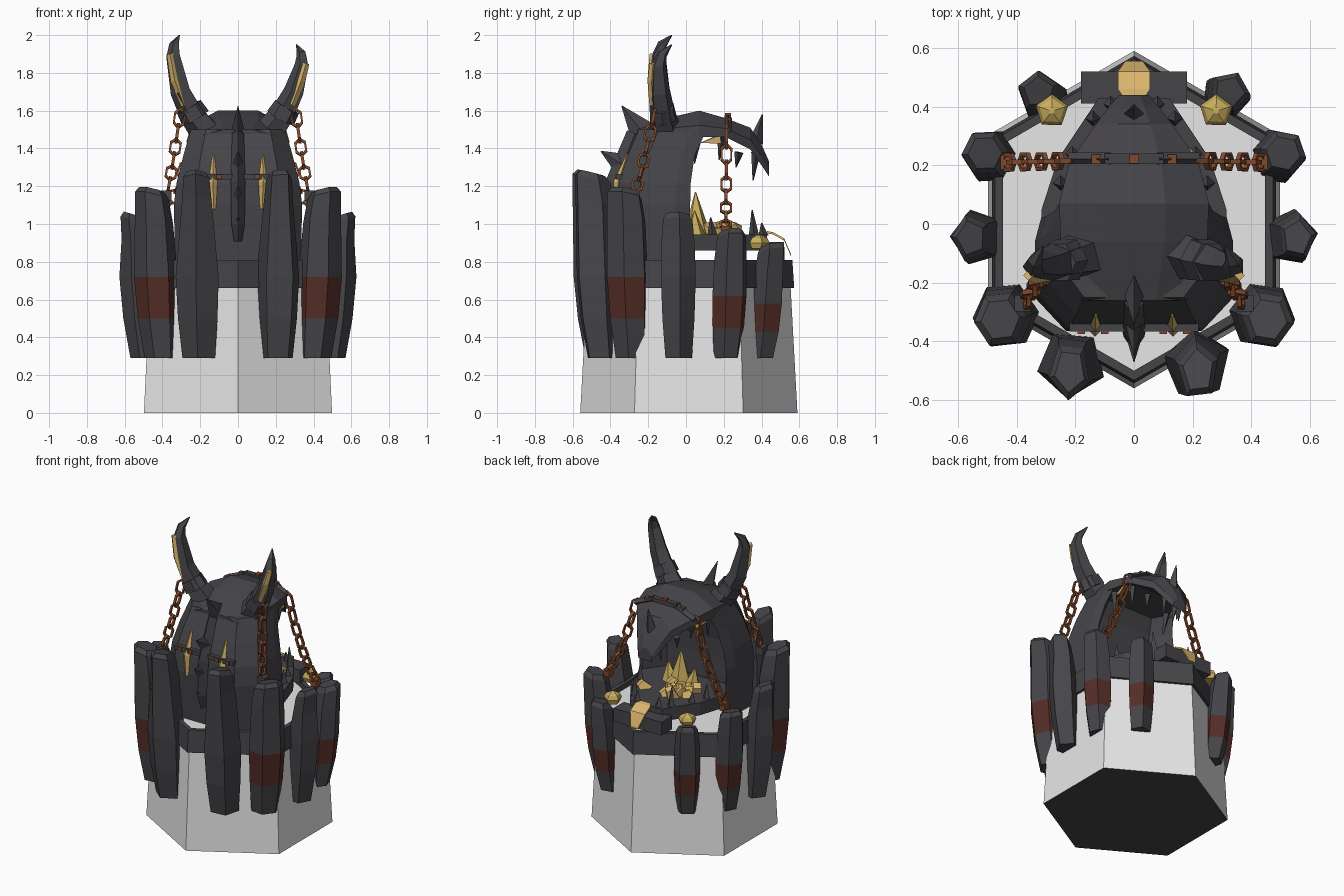
import bpy, bmesh, math, random
from mathutils import Vector, Matrix

random.seed(4)
cube = bpy.data.objects.get("Cube")
if cube:
    bpy.data.objects.remove(cube, do_unlink=True)


def material(name, rgb):
    m = bpy.data.materials.new(name)
    m.use_nodes = True
    m.diffuse_color = (*rgb, 1)
    node = m.node_tree.nodes["Principled BSDF"]
    node.inputs["Base Color"].default_value = (*rgb, 1)
    node.inputs["Roughness"].default_value = 0.9
    return m


STONE = material("charcoal stone", (0.06, 0.058, 0.066))
PALE = material("pale grey", (0.8, 0.8, 0.8))
GOLD = material("gold", (0.7, 0.46, 0.15))
OCHRE = material("ochre gold", (0.58, 0.42, 0.11))
RED = material("dark red", (0.09, 0.026, 0.02))
RUST = material("rust", (0.22, 0.068, 0.025))


def finish(name, bm, *mats, rule=None):
    bmesh.ops.recalc_face_normals(bm, faces=bm.faces)
    if rule:
        for f in bm.faces:
            f.material_index = rule(f)
    me = bpy.data.meshes.new(name)
    bm.to_mesh(me)
    bm.free()
    for m in mats:
        me.materials.append(m)
    ob = bpy.data.objects.new(name, me)
    bpy.context.collection.objects.link(ob)


def skin(bm, rings, cyclic=False):
    """Join rings of equal point count into a closed skin."""
    vs = [[bm.verts.new(p) for p in r] for r in rings]
    n = len(vs[0])
    pairs = list(zip(vs, vs[1:])) + ([(vs[-1], vs[0])] if cyclic else [])
    for a, b in pairs:
        for i in range(n):
            j = (i + 1) % n
            bm.faces.new((a[i], a[j], b[j], b[i]))
    if not cyclic:
        bm.faces.new(vs[0])
        bm.faces.new(vs[-1])


def loft(name, rings, *mats, cyclic=False, rule=None):
    bm = bmesh.new()
    skin(bm, rings, cyclic)
    finish(name, bm, *mats, rule=rule)


def tube(name, path, sides, mat, flat=1.0):
    """Tube along (x, y, z, radius) points; flat squeezes it sideways."""
    pts = [Vector(p[:3]) for p in path]
    rings = []
    for i, p in enumerate(pts):
        d = pts[min(i + 1, len(pts) - 1)] - pts[max(i - 1, 0)]
        u = d.cross(Vector((0, 1, 0.01))).normalized()
        v = d.cross(u).normalized()
        angles = [math.tau * k / sides for k in range(sides)]
        rings.append([p + (u * math.cos(a) * flat + v * math.sin(a)) * path[i][3] for a in angles])
    loft(name, rings, mat)


def spike(name, base, tip, r, mat=STONE, sides=4, flat=1.0):
    tube(name, [(*base, r), (*tip, 0.003)], sides, mat, flat)


def box(name, loc, size, mat):
    bm = bmesh.new()
    bmesh.ops.create_cube(bm, size=1, matrix=Matrix.Translation(loc) @ Matrix.Diagonal((*size, 1)))
    finish(name, bm, mat)


def ngon(cx, cy, z, r, n=6, turn=0.0):
    angles = [math.tau * k / n + turn for k in range(n)]
    return [Vector((cx + r * math.cos(a), cy + r * math.sin(a), z)) for a in angles]


def chain(name, a, b, sag, count):
    """Six-cornered links, each turned a quarter from the last."""
    bm = bmesh.new()
    a, b = Vector(a), Vector(b)
    at = lambda t: a.lerp(b, t) - Vector((0, 0, 4 * sag * t * (1 - t)))
    for i in range(count):
        p, q = at(i / count), at((i + 1) / count)
        d = (q - p).normalized()
        side = d.cross(Vector((0, 1, 0))).normalized()
        if i % 2:
            side = d.cross(side)
        up = d.cross(side)
        rings = []
        for k in range(6):
            t = math.tau * k / 6
            out = d * math.cos(t) * 0.62 * (q - p).length + side * math.sin(t) * 0.03
            c = (p + q) / 2 + out
            e = out.normalized() * 0.007
            w = up * 0.008
            rings.append([c + e + w, c + e - w, c - e - w, c - e + w])
        skin(bm, rings, cyclic=True)
    finish(name, bm, RUST)


# Pale six-sided pedestal and its dark rim
H, CY = math.pi / 6, 0.015
loft("pedestal", [ngon(0, CY, 0, 0.575, turn=H), ngon(0, CY, 0.775, 0.533, turn=H)],
     PALE, STONE, rule=lambda f: int(f.normal.z < -0.5))
loft("pedestal_rim", [ngon(0, CY, z, r, turn=H) for z, r in
     ((0.66, 0.558), (0.81, 0.548), (0.81, 0.515), (0.66, 0.515))], STONE, cyclic=True)

# Ring of leaning stone pillars: x, y, top, radius, red band, sideways squeeze at the top
PILLARS = [(0.213, -0.475, 1.27, 0.12, None, 0.72), (0.435, -0.31, 1.18, 0.116, (0.5, 0.72), 0.92),
           (0.53, -0.045, 1.05, 0.098, None, 0.8), (0.485, 0.23, 0.965, 0.095, (0.45, 0.62), 1),
           (0.31, 0.43, 0.89, 0.085, (0.43, 0.58), 1)]
for s, side in ((1, "left"), (-1, "right")):
    for i, (x, y, top, r, band, squeeze) in enumerate(PILLARS):
        lo, hi = band or (0.5, 0.72)
        out = Vector((x * s * (0.5 if i == 0 else 1), y, 0)).normalized()
        rings = []
        for z, k, lean in ((0.29, 0.76, -0.035), (lo, 0.92, -0.013), (hi, 1, 0),
                           (top - 0.15, 0.95, 0.012), (top - 0.03, 0.84, 0.026), (top, 0.62, 0.026)):
            cx = x * s + out.x * lean
            ring = ngon(cx, y + out.y * lean, z, r * k, 5 + i % 2, turn=0.5 * i + 0.4 * s)
            if z > hi:
                for p in ring:
                    p.z += (p - Vector((x * s, y, 0))).dot(out) * 0.25 - 0.006
                    p.x = cx + (p.x - cx) * squeeze
            rings.append(ring)
        loft(f"pillar_{i + 1}_{side}", rings, STONE, RED,
             rule=lambda f: int(bool(band) and abs(f.normal.z) < 0.6
                                and lo < f.calc_center_median().z < hi))

# Hollow throat shell, open towards the back
rings = []
for z, w, y0, y1 in ((0.72, 0.33, -0.34, 0.02), (1.1, 0.34, -0.365, 0.022),
                     (1.22, 0.325, -0.355, 0.025), (1.36, 0.29, -0.31, 0.045), (1.5, 0.25, -0.25, 0.11)):
    d = y1 - y0
    half = [(0.68 * w, y0), (w, y0 + 0.3 * d), (0.99 * w, y1 - 0.2 * d),
            (0.93 * w, y1), (0.65 * w, y1 - 0.35 * d)]
    rings.append([Vector((x, y, z)) for x, y in half]
                 + [Vector((-x, y, z)) for x, y in reversed(half)])
loft("throat_shell", rings, STONE)

# Skull and hooked upper jaw
rings = []
for y, w, zt, zb in ((-0.26, 0.18, 1.5, 1.45), (-0.06, 0.25, 1.57, 1.46), (0.07, 0.255, 1.6, 1.46),
                     (0.21, 0.22, 1.56, 1.46), (0.34, 0.13, 1.51, 1.395),
                     (0.4, 0.085, 1.42, 1.31), (0.44, 0.05, 1.33, 1.25)):
    zm = zb + 0.45 * (zt - zb)
    rings.append([Vector(p) for p in ((-w, y, zb), (w, y, zb), (w, y, zm),
                                      (0.42 * w, y, zt), (-0.42 * w, y, zt), (-w, y, zm))])
loft("upper_jaw", rings, STONE)
spike("nose_horn", (0, 0.37, 1.43), (0, 0.405, 1.58), 0.04)

# Lower jaw, chin block and gold tongue
jaw = [(0.32, -0.1), (0.315, 0.05), (0.26, 0.22), (0.12, 0.43)]
loft("lower_jaw", [[Vector((x, y, z)) for x, y in jaw] + [Vector((-x, y, z)) for x, y in reversed(jaw)]
                   for z in (0.86, 0.945)], STONE)
box("chin_block", (0, 0.465, 0.86), (0.36, 0.11, 0.09), STONE)
tongue = [(0.035, 0.43, 0.95), (0.055, 0.46, 0.945), (0.055, 0.52, 0.912), (0.03, 0.555, 0.83)]
loft("gold_tongue", [[Vector((x * s, y, z + h)) for s, h in ((-1, 0), (1, 0), (1, 0.012), (-1, 0.012))]
     for x, y, z in tongue], GOLD)

# Ridge and blades down the spine
tube("spine_ridge", [(0, -0.37, 0.91, 0.03), (0, -0.385, 1.0, 0.05), (0, -0.37, 1.22, 0.055),
                     (0, -0.27, 1.48, 0.045)], 4, STONE, flat=0.7)
for i, (y, z, ty, tz, r) in enumerate(((-0.21, 1.46, -0.34, 1.625, 0.085), (-0.31, 1.3, -0.45, 1.385, 0.075),
                                       (-0.36, 1.13, -0.47, 1.2, 0.07), (-0.36, 1.0, -0.45, 1.03, 0.06))):
    spike(f"spine_blade_{i + 1}", (0, y, z), (0, ty, tz), r, flat=0.5)

# Treasure heap in the mouth: tall crystal among low chunks
spike("large_gold_crystal", (0, 0.06, 0.93), (0, 0.05, 1.17), 0.08, OCHRE, 5)
for s in (-1, 1):
    spike("side_gold_crystal", (s * 0.08, 0.05, 0.93), (s * 0.1, 0.045, 1.07), 0.06, OCHRE, 5)
for i in range(14):
    x, y = random.uniform(-0.17, 0.17), random.uniform(0.08, 0.25)
    tip = (x + random.uniform(-0.05, 0.05), y + random.uniform(-0.04, 0.04), random.uniform(0.97, 1.01))
    tube(f"gold_chunk_{i + 1}", [(x, y, 0.93, 0.055), (*tip, 0.034)], 4, GOLD)

# Straps with rust studs
box("front_strap", (0, -0.352, 1.25), (0.44, 0.03, 0.03), STONE)
for x in (-0.18, -0.1, 0.1, 0.18):
    box("front_stud", (x, -0.365, 1.25), (0.026, 0.02, 0.026), RUST)
box("muzzle_strap", (0, 0.222, 1.56), (0.2, 0.035, 0.03), STONE)
for x in (-0.13, 0, 0.13):
    box("muzzle_stud", (x, 0.222, 1.578 - abs(x) * 0.2), (0.03, 0.03, 0.02), RUST)

for s, side in ((1, "left"), (-1, "right")):
    # Horn with collar and gold inlay
    tip = 1.95 if s > 0 else 2.0
    tube(f"horn_{side}", [(s * x, y, z, r) for x, y, z, r in
         ((0.15, -0.1, 1.46, 0.09), (0.24, -0.125, 1.58, 0.07), (0.3, -0.14, 1.7, 0.058),
          (0.34, -0.145, tip - 0.11, 0.04), (0.337, -0.125, tip - 0.05, 0.027),
          (0.31, -0.075, tip, 0.003))], 5, STONE)
    tube(f"horn_collar_{side}", [(s * 0.225, -0.122, 1.56, 0.08), (s * 0.26, -0.13, 1.62, 0.072)], 6, STONE)
    tube(f"horn_inlay_{side}", [(s * x, y, z, r) for x, y, z, r in
         ((0.285, -0.178, 1.63, 0.016), (0.335, -0.182, 1.76, 0.022), (0.36, -0.175, tip - 0.1, 0.018))],
         4, GOLD)

    # Gold slit on the front, gold eye under the brow
    tube(f"gold_slit_{side}", [(s * x, y, z, r) for x, y, z, r in
         ((0.128, -0.365, 1.08, 0.012), (0.133, -0.36, 1.22, 0.024), (0.13, -0.31, 1.37, 0.004))], 4, GOLD)
    spike(f"eye_{side}", (s * 0.2, 0.18, 1.45), (s * 0.215, 0.08, 1.43), 0.03, GOLD)

    # Strap arms, chains and their anchors
    tube(f"strap_arm_{side}", [(s * 0.08, 0.222, 1.56, 0.022), (s * 0.22, 0.222, 1.5, 0.022)], 4, STONE)
    chain(f"muzzle_chain_{side}", (s * 0.22, 0.215, 1.51), (s * 0.44, 0.21, 0.98), 0.07, 8)
    box(f"muzzle_chain_anchor_{side}", (s * 0.435, 0.21, 0.965), (0.04, 0.05, 0.05), RUST)
    chain(f"horn_chain_{side}", (s * 0.305, -0.165, 1.6), (s * 0.37, -0.265, 1.18), 0.02, 6)
    box(f"horn_chain_anchor_{side}", (s * 0.38, -0.27, 1.15), (0.055, 0.055, 0.055), STONE)

    # Five-sided gold nugget on the rear pillar
    loft(f"gold_nugget_{side}", [ngon(s * 0.28, 0.385, z, r, 5, 0.3) for z, r in
         ((0.87, 0.045), (0.9, 0.058), (0.925, 0.045), (0.943, 0.01))], OCHRE)

    # Teeth, upper and lower
    for i, (x, y, h) in enumerate(((0.23, 0.06, 0.13), (0.19, 0.19, 0.11), (0.14, 0.28, 0.07), (0.07, 0.37, 0.14))):
        z = 1.46 if y < 0.25 else 1.38
        spike(f"upper_tooth_{i + 1}_{side}", (s * x * 0.9, y, z), (s * x * 0.85, y - 0.015, z - h - 0.01), 0.025)
    for i, (x, y, h) in enumerate(((0.25, 0.14, 0.09), (0.21, 0.24, 0.06), (0.14, 0.36, 0.13), (0.08, 0.41, 0.06))):
        spike(f"lower_tooth_{i + 1}_{side}", (s * x, y, 0.935), (s * x, y - 0.01, 0.945 + h), 0.028)
